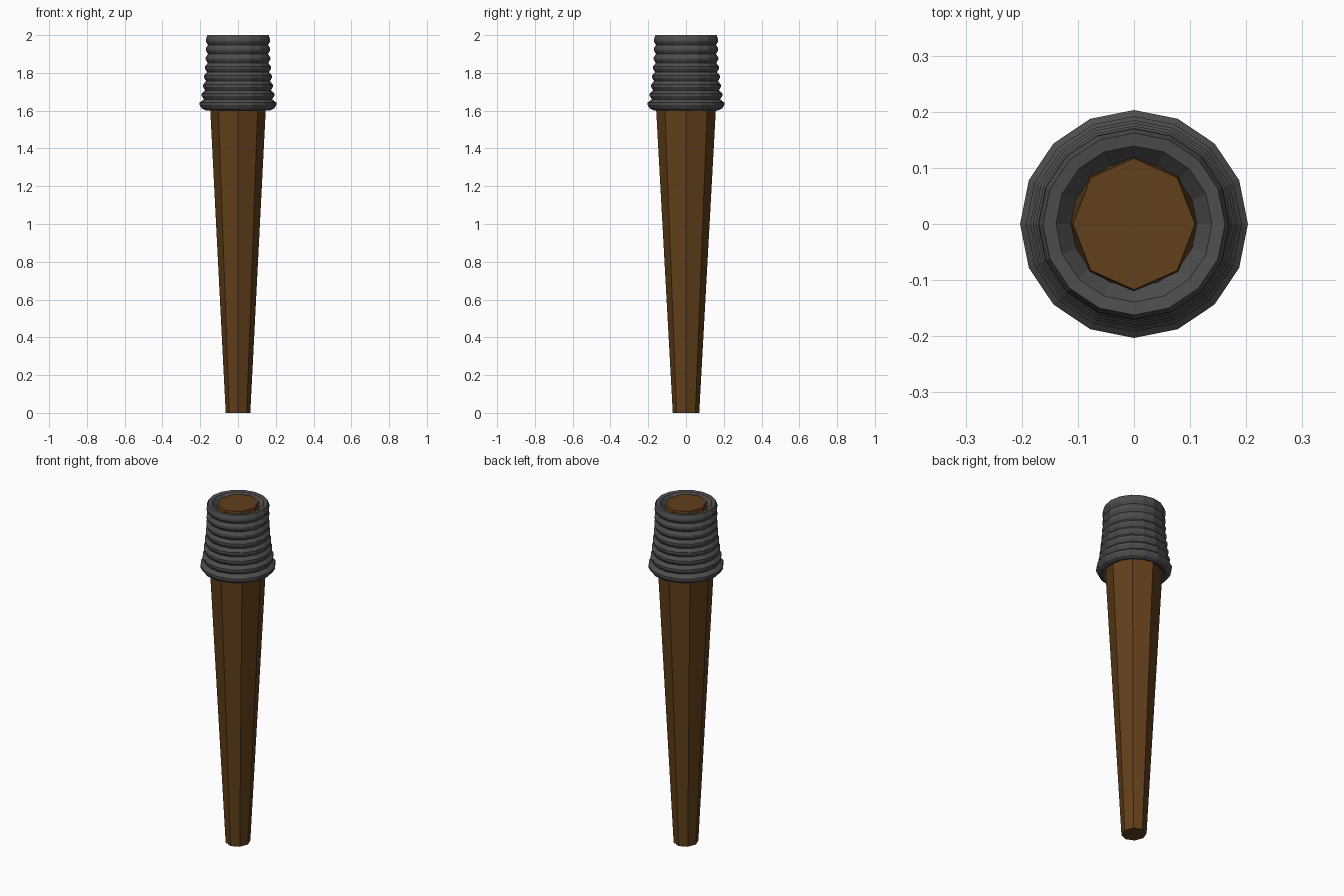
import bpy, bmesh
from math import sin, cos, tau

if "Cube" in bpy.data.objects:
    bpy.data.objects.remove(bpy.data.objects["Cube"])


def lathe(name, profile, sides, sx=1.0, closed=False, color=None):
    """Loft (radius, z) rings around z; optionally join last ring to first."""
    bm = bmesh.new()
    rings = [[bm.verts.new((sx * r * cos(tau * k / sides), r * sin(tau * k / sides), z))
              for k in range(sides)] for r, z in profile]
    pairs = list(zip(rings, rings[1:]))
    if closed:
        pairs.append((rings[-1], rings[0]))
    else:
        bm.faces.new(rings[0])
        bm.faces.new(rings[-1])
    for a, b in pairs:
        for k in range(sides):
            n = (k + 1) % sides
            bm.faces.new((a[k], a[n], b[n], b[k]))
    bmesh.ops.recalc_face_normals(bm, faces=bm.faces)
    mesh = bpy.data.meshes.new(name)
    bm.to_mesh(mesh)
    bm.free()
    obj = bpy.data.objects.new(name, mesh)
    bpy.context.collection.objects.link(obj)
    if color:
        mat = bpy.data.materials.new(name + "_color")
        mat.diffuse_color = color
        mat.use_nodes = True
        mat.node_tree.nodes["Principled BSDF"].inputs["Base Color"].default_value = mat.diffuse_color
        mesh.materials.append(mat)
    return obj


# Tapered octagonal wooden handle, narrowing inside the wrap
lathe("handle", [(0.07, 0), (0.158, 1.605), (0.117, 1.998)], 8, sx=0.93,
      color=(0.12, 0.05, 0.01, 1))

# Ridged cloth wrap: eight stacked coils flaring toward the bottom
coils = 8
pitch = 0.048
peaks = [0.170, 0.170, 0.171, 0.175, 0.180, 0.185, 0.192, 0.203]
profile = [(0.112, 1.965), (0.139, 1.997), (0.162, 2.0)]
for i, r in enumerate(peaks):
    z = 1.972 - pitch * i
    profile.append((r, z + 0.006))
    profile.append((r, z - 0.006))
    if i < coils - 1:
        profile.append((r - 0.011, z - pitch / 2))
profile += [(0.192, 1.612), (0.172, 1.602), (0.152, 1.61)]
lathe("wrap", profile, 16, closed=True, color=(0.075, 0.075, 0.075, 1))
